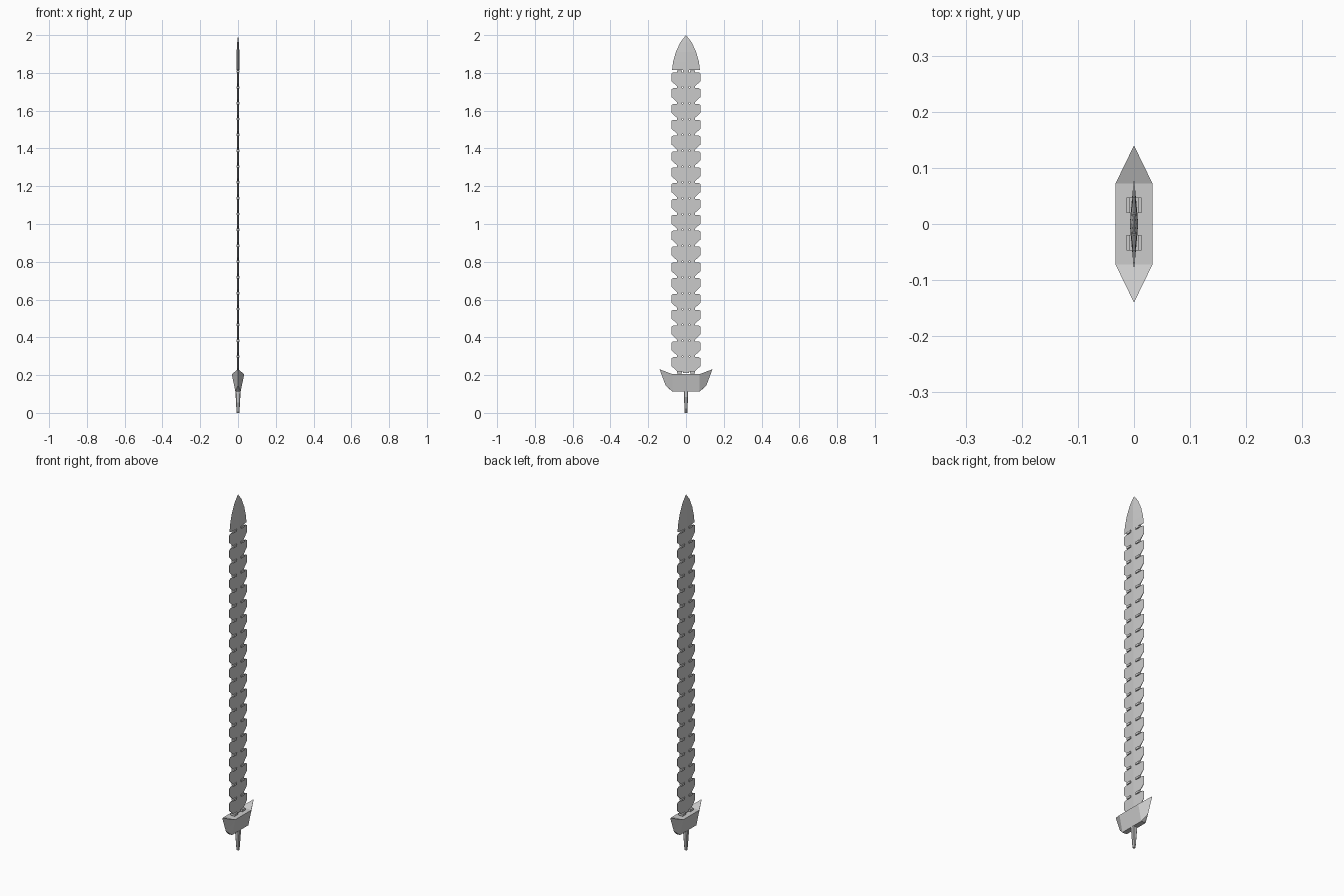
import bpy, bmesh

if "Cube" in bpy.data.objects:
    bpy.data.objects.remove(bpy.data.objects["Cube"])


def finish(bm, name):
    bmesh.ops.remove_doubles(bm, verts=bm.verts, dist=1e-5)
    bmesh.ops.recalc_face_normals(bm, faces=bm.faces)
    me = bpy.data.meshes.new(name)
    bm.to_mesh(me)
    bm.free()
    ob = bpy.data.objects.new(name, me)
    bpy.context.collection.objects.link(ob)
    return ob


def plate(bm, prof, thick):
    """Ridged plate: half outline (y, z), mirrored in y, with thickness thick(y, z)."""
    for s in (-1, 1):
        front = [bm.verts.new((thick(y, z), s * y, z)) for y, z in prof]
        back = [bm.verts.new((-thick(y, z), s * y, z)) for y, z in prof]
        bm.faces.new(front)
        bm.faces.new(back[::-1])
        n = len(prof)
        for i in range(n):
            j = (i + 1) % n
            if prof[i][0] > 0 or prof[j][0] > 0:  # keep the centre seam open
                bm.faces.new((front[i], back[i], back[j], front[j]))


def box(bm, x, y0, y1, z0, z1):
    vs = bmesh.ops.create_cube(bm, size=1)["verts"]
    for v in vs:
        v.co = (v.co.x * 2 * x, y0 + (v.co.y + .5) * (y1 - y0), z0 + (v.co.z + .5) * (z1 - z0))


PITCH, TOP, COUNT = 0.0838, 1.803, 19
blade_t = lambda y, z: 0.0045 * (1 - y / 0.09)

# Jagged blade segments joined by a narrow spine
for k in range(COUNT):
    t = TOP - k * PITCH
    bm = bmesh.new()
    plate(bm, [(0, t - PITCH), (.017, t - PITCH), (.017, t - .076), (.045, t - .076),
               (.077, t - .047), (.077, t - .006), (.068, t), (.017, t), (0, t)], blade_t)
    finish(bm, f"blade_segment_{k + 1}")

# Small pins bridging the gaps between segments
bm = bmesh.new()
for k in range(COUNT + 1):
    z = TOP + .004 - k * PITCH
    for s in (-1, 1):
        y0, y1 = sorted((s * .02, s * .047))
        box(bm, .013 if k == COUNT else .0085, y0, y1, z - .006, z + .006)
finish(bm, "joint_pins")

# Pointed tip, built as strips from ridge to edge
bm = bmesh.new()
edge = [(.074, 1.815), (.068, 1.86), (.054, 1.91), (.03, 1.962), (0, 2.0)]
for sx in (-1, 1):
    for sy in (-1, 1):
        for (y0, z0), (y1, z1) in zip(edge, edge[1:]):
            r0, r1 = (.0075 * min(1, (2 - z) / .07) for z in (z0, z1))
            pts = [(sx * r0, 0, z0), (sx * .001 * (y0 > 0), sy * y0, z0),
                   (sx * .001 * (y1 > 0), sy * y1, z1), (sx * r1, 0, z1)]
            if y1 == 0:
                pts.pop()
            bm.faces.new([bm.verts.new(p) for p in pts])
bmesh.ops.remove_doubles(bm, verts=bm.verts, dist=1e-5)
bmesh.ops.holes_fill(bm, edges=[e for e in bm.edges if e.is_boundary])
finish(bm, "blade_tip")
bm = bmesh.new()
plate(bm, [(0, TOP), (.017, TOP), (.017, 1.82), (0, 1.82)], blade_t)
finish(bm, "tip_spine")

# Winged guard, quarter built and mirrored
bm = bmesh.new()
for sx in (-1, 1):
    for sy in (-1, 1):
        p = lambda x, y, z: bm.verts.new((sx * x, sy * y, z))
        top_mid, top, horn = (0, .0, .205), (.033, .072, .205), (0, .14, .231)
        low_end, bot_end, bot = (0, .108, .145), (0, .074, .114), (.014, .072, .114)
        for f in [[(0, 0, .205), (.033, 0, .205), top, (0, .072, .205)],
                  [(0, .072, .205), top, horn],
                  [top, low_end, horn], [top, bot, low_end], [bot, bot_end, low_end],
                  [(.033, 0, .205), (.014, 0, .114), bot, top],
                  [(0, 0, .114), bot_end, bot, (.014, 0, .114)]]:
            bm.faces.new([p(*c) for c in f])
finish(bm, "guard")

# Tapered grip
bm = bmesh.new()
vs = bmesh.ops.create_cube(bm, size=1)["verts"]
for v in vs:
    up = v.co.z > 0
    v.co = (v.co.x * (.028 if up else .015), v.co.y * (.024 if up else .014), .116 if up else 0)
bmesh.ops.bevel(bm, geom=[e for e in bm.edges if abs(e.verts[0].co.z - e.verts[1].co.z) > .05],
                offset=.004, segments=1, affect='EDGES')
finish(bm, "grip")
